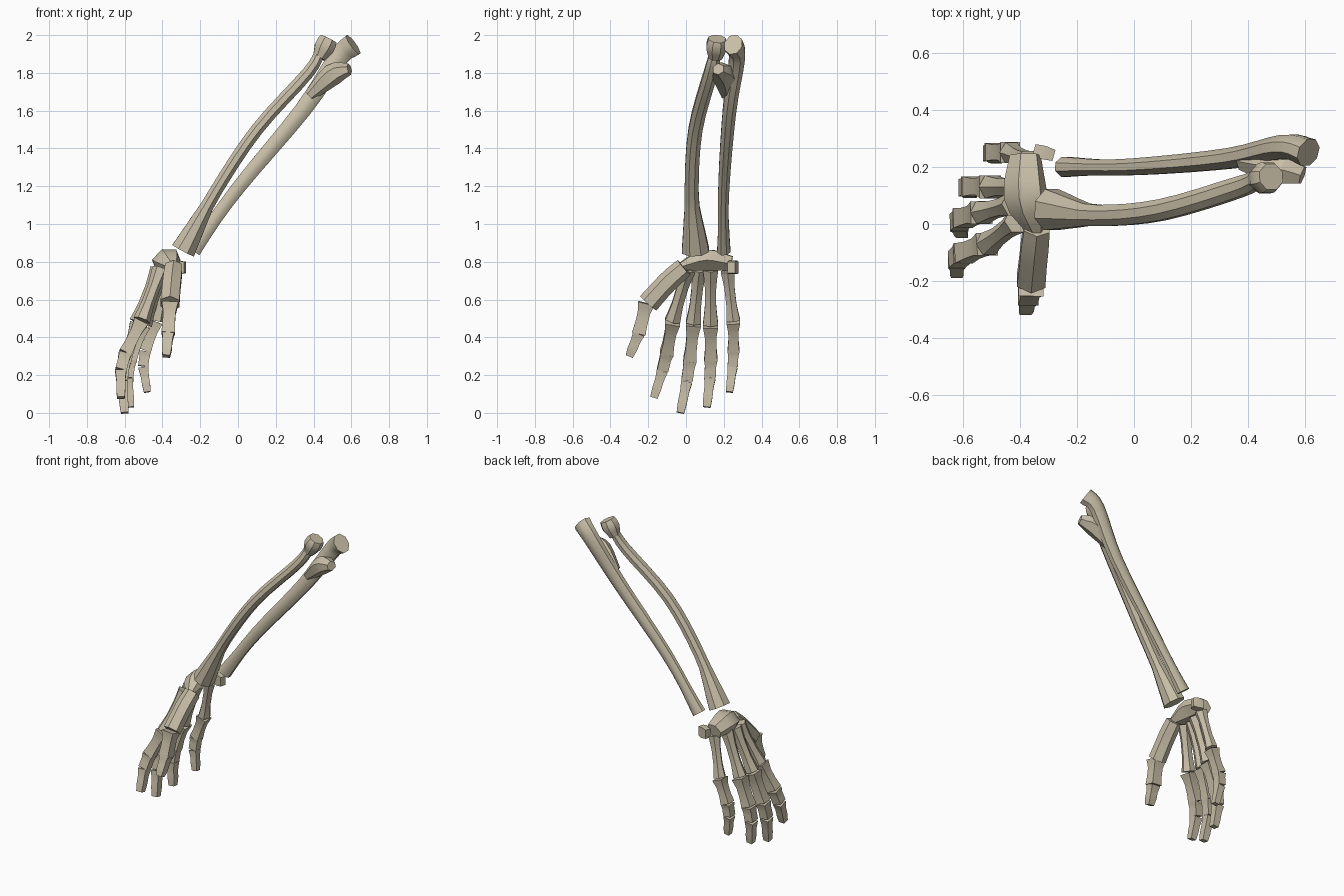
import bpy, bmesh, math
from mathutils import Vector

cube = bpy.data.objects.get("Cube")
if cube:
    bpy.data.objects.remove(cube, do_unlink=True)

bone = bpy.data.materials.new("bone ivory")
bone.use_nodes = True
bone.diffuse_color = (0.58, 0.52, 0.39, 1)
shader = bone.node_tree.nodes["Principled BSDF"]
shader.inputs["Base Color"].default_value = bone.diffuse_color

ACROSS_PALM = Vector((0, 1, 0))
ACROSS_THUMB = Vector((1, 0, 0))
ACROSS_WRIST = Vector((1, 0, 0.4))


def point_on_path(path, t):
    """Smooth curve through every point of the path, with t running from start to end."""
    last = len(path) - 1
    place = t * last
    i = min(int(place), last - 1)
    u = place - i
    before = path[i - 1] if i > 0 else path[i] * 2 - path[i + 1]
    after = path[i + 2] if i + 2 <= last else path[last] * 2 - path[i]
    start, end = path[i], path[i + 1]
    slope_in = (end - before) / 2
    slope_out = (after - start) / 2
    ease = u * u * (3 - 2 * u)
    return (start.lerp(end, ease) + slope_in * u * (1 - u) ** 2
            - slope_out * u * u * (1 - u))


def make_bone(name, path, start, shaft, end, flare=(0.3, 0.3), across=ACROSS_PALM,
              depth=1.0, sides=4, steps=6, sharp_angle=20):
    """Skin rings along a path; half width flares from the shaft toward both ends."""
    path = [Vector(p) for p in path]
    centres = [point_on_path(path, i / steps) for i in range(steps + 1)]
    corner = 1 / math.cos(math.pi / sides)
    bm = bmesh.new()
    rings = []
    for i, centre in enumerate(centres):
        t = i / steps
        width = (shaft + (start - shaft) * max(0, 1 - t / flare[0])
                 + (end - shaft) * max(0, 1 - (1 - t) / flare[1])) * corner
        along = (centres[min(i + 1, steps)] - centres[max(i - 1, 0)]).normalized()
        side = (across - along * across.dot(along)).normalized()
        up = along.cross(side) * depth
        ring = []
        for j in range(sides):
            angle = (j + 0.5) * math.tau / sides
            offset = side * math.cos(angle) + up * math.sin(angle)
            ring.append(bm.verts.new(centre + offset * width))
        rings.append(ring)
    for ring, following in zip(rings, rings[1:]):
        for j in range(sides):
            n = (j + 1) % sides
            bm.faces.new((ring[j], ring[n], following[n], following[j]))
    bm.faces.new(rings[0])
    bm.faces.new(rings[-1])
    bmesh.ops.recalc_face_normals(bm, faces=bm.faces)
    mesh = bpy.data.meshes.new(name)
    bm.to_mesh(mesh)
    bm.free()
    mesh.materials.append(bone)
    obj = bpy.data.objects.new(name, mesh)
    bpy.context.collection.objects.link(obj)
    bpy.ops.object.select_all(action='DESELECT')
    obj.select_set(True)
    bpy.context.view_layer.objects.active = obj
    bpy.ops.object.shade_smooth_by_angle(angle=math.radians(sharp_angle))


# Forearm: radius with a narrow neck under a round head, bowed shaft and flared wrist end
make_bone("radius",
          [(0.44, 0.16, 1.92), (0.37, 0.13, 1.8), (0.1, 0.05, 1.5),
           (-0.12, 0.03, 1.17), (-0.29, 0.05, 0.86)],
          start=0.03, shaft=0.037, end=0.072, flare=(0.3, 0.2), depth=0.9,
          sides=8, steps=16, sharp_angle=40)
make_bone("radius_head", [(0.48, 0.165, 1.98), (0.43, 0.155, 1.88)],
          start=0.045, shaft=0.053, end=0.035, flare=(0.2, 0.5),
          sides=8, sharp_angle=40)

# Forearm: ulna tapering down from the blunt elbow tip
make_bone("ulna",
          [(0.61, 0.25, 1.95), (0.53, 0.27, 1.88), (0.34, 0.23, 1.6),
           (0, 0.2, 1.19), (-0.24, 0.2, 0.86)],
          start=0.048, shaft=0.028, end=0.035, flare=(0.8, 0.1), depth=1.25,
          sides=8, steps=16, sharp_angle=40)
make_bone("ulna_coronoid_process",
          [(0.38, 0.22, 1.68), (0.5, 0.2, 1.79), (0.59, 0.17, 1.82)],
          start=0.03, shaft=0.056, end=0.03, flare=(0.4, 0.4), depth=0.9, sides=6)

# Wrist: curved carpal block and the separate pea-shaped bone
make_bone("carpals",
          [(-0.34, -0.04, 0.77), (-0.38, 0.1, 0.81), (-0.38, 0.24, 0.79)],
          start=0.02, shaft=0.07, end=0.05, flare=(0.4, 0.4), across=ACROSS_WRIST,
          depth=0.75, sides=6, sharp_angle=40)
make_bone("pisiform", [(-0.35, 0.26, 0.77), (-0.28, 0.24, 0.77)],
          start=0.02, shaft=0.024, end=0.02, depth=1.5, steps=2)

# Fingers: wrist end, knuckle and tip; the two middle joints bow outward from that line
FINGERS = {
    "index": ((-0.41, 0.01, 0.76), (-0.51, -0.07, 0.49), (-0.62, -0.17, 0.08), 1),
    "middle": ((-0.42, 0.07, 0.76), (-0.53, 0.04, 0.48), (-0.6, -0.03, 0), 1),
    "ring": ((-0.4, 0.13, 0.76), (-0.5, 0.13, 0.47), (-0.57, 0.11, 0.03), 1),
    "little": ((-0.37, 0.22, 0.75), (-0.43, 0.25, 0.49), (-0.48, 0.23, 0.11), 0.9),
}
BOW = Vector((-0.04, 0.01, 0))
for finger, (base, knuckle, tip, size) in FINGERS.items():
    knuckle, tip = Vector(knuckle), Vector(tip)
    middle_joint = knuckle.lerp(tip, 0.42) + BOW
    end_joint = knuckle.lerp(tip, 0.64) + BOW
    thick, thin, fine = 0.04 * size, 0.03 * size, 0.02 * size
    make_bone(f"{finger}_metacarpal", [base, knuckle], thick, thin, thick, sides=6)
    joints = (knuckle, middle_joint, end_joint, tip)
    ends = (thick, 0.035 * size, 0.03 * size, fine)
    for i, part in enumerate(("proximal", "middle", "distal")):
        near_end = joints[i].lerp(joints[i + 1], 0.05)
        make_bone(f"{finger}_{part}_phalanx", [near_end, joints[i + 1]],
                  ends[i], min(thin, ends[i + 1] * 1.2), ends[i + 1])

# Thumb: broad metacarpal and two phalanges
make_bone("thumb_metacarpal",
          [(-0.34, -0.01, 0.77), (-0.35, -0.1, 0.69), (-0.36, -0.2, 0.58)],
          start=0.045, shaft=0.048, end=0.05, across=ACROSS_THUMB, sides=6)
thumb_joint = (-0.37, -0.25, 0.42)
make_bone("thumb_proximal_phalanx", [(-0.36, -0.21, 0.58), thumb_joint],
          start=0.044, shaft=0.033, end=0.036, across=ACROSS_THUMB)
make_bone("thumb_distal_phalanx", [thumb_joint, (-0.38, -0.3, 0.3)],
          start=0.032, shaft=0.026, end=0.02, across=ACROSS_THUMB)
